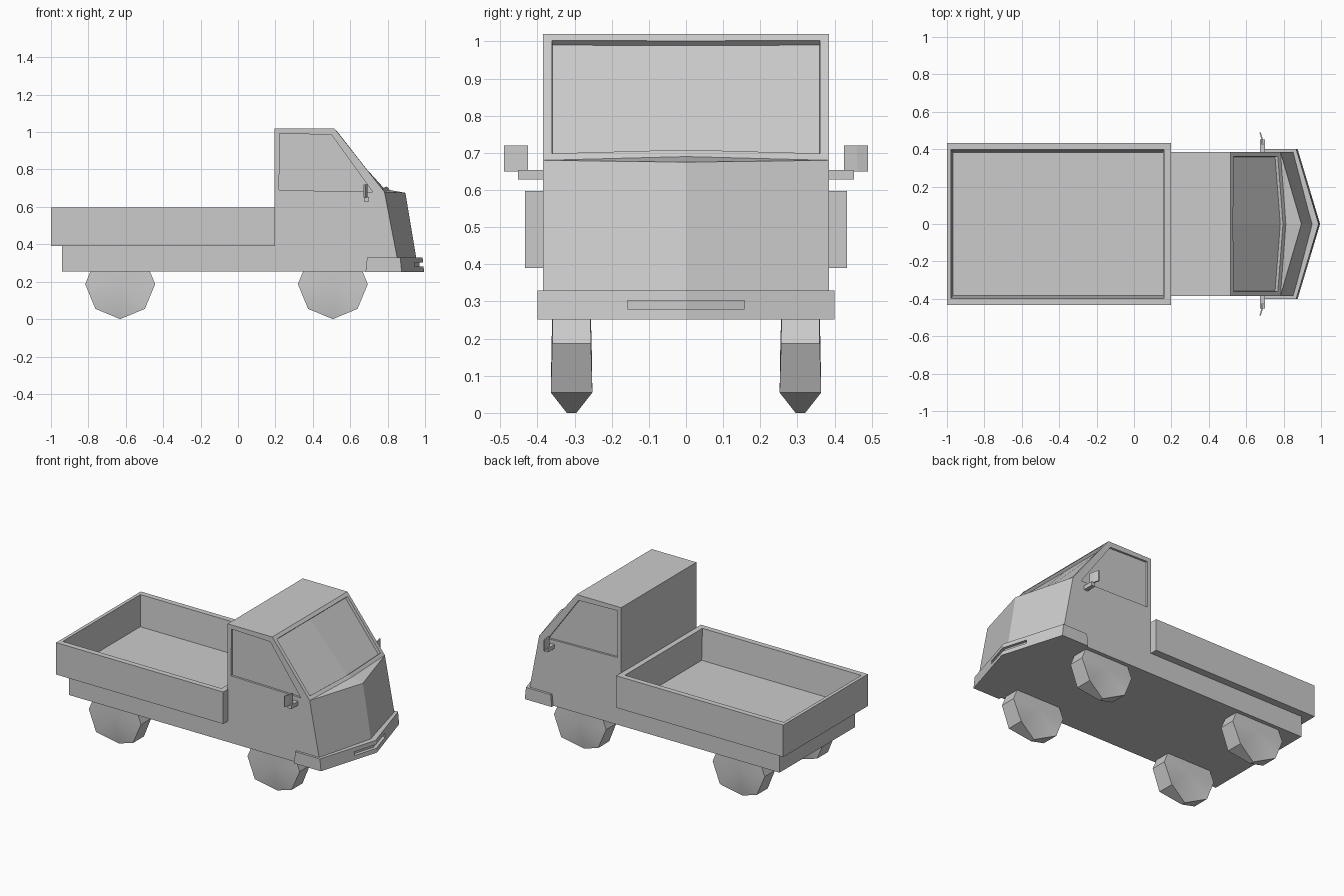
import bpy, bmesh, math
from mathutils import Vector

if "Cube" in bpy.data.objects:
    bpy.data.objects.remove(bpy.data.objects["Cube"])


def finish(bm, name):
    bmesh.ops.recalc_face_normals(bm, faces=bm.faces)
    me = bpy.data.meshes.new(name)
    bm.to_mesh(me)
    bm.free()
    ob = bpy.data.objects.new(name, me)
    bpy.context.collection.objects.link(ob)
    return ob


def loft_bm(rings):
    # skin rings of equal point count and cap both ends
    bm = bmesh.new()
    vs = [[bm.verts.new(p) for p in r] for r in rings]
    n = len(rings[0])
    for a, b in zip(vs, vs[1:]):
        for i in range(n):
            j = (i + 1) % n
            bm.faces.new((a[i], a[j], b[j], b[i]))
    bm.faces.new(vs[0])
    bm.faces.new(vs[-1])
    bmesh.ops.remove_doubles(bm, verts=bm.verts, dist=1e-5)
    bmesh.ops.recalc_face_normals(bm, faces=bm.faces)
    return bm


def loft(name, rings):
    return finish(loft_bm(rings), name)


def cut(ob, cutter):
    m = ob.modifiers.new("cut", 'BOOLEAN')
    m.operation = 'DIFFERENCE'
    m.solver = 'EXACT'
    m.object = cutter
    bpy.context.view_layer.objects.active = ob
    bpy.ops.object.modifier_apply(modifier=m.name)
    bpy.data.objects.remove(cutter)


def box(name, x0, x1, y0, y1, z0, z1):
    return loft(name, [[(x0, y0, z), (x1, y0, z), (x1, y1, z), (x0, y1, z)] for z in (z0, z1)])


# cab and chassis: side profiles with a pointed centre profile
def cab_ring(y, bottom, front, sill):
    pts = [(-.94, .255), bottom, front, sill, (.515, 1.02), (.195, 1.02), (.195, .39), (-.94, .39)]
    return [(x, y, z) for x, z in pts]


side = ((.865, .255), (.783, .68), (.783, .68))
mid = ((.965, .255), (.895, .675), (.812, .69))
bm = loft_bm([cab_ring(-.385, *side), cab_ring(0, *mid), cab_ring(.385, *side)])

# recessed windscreen
glass = [f for f in bm.faces if f.normal.x > .5 and f.normal.z > .4
         and f.calc_center_median().z > .75]
bmesh.ops.inset_region(bm, faces=glass, thickness=.024, use_even_offset=True)
bmesh.ops.inset_region(bm, faces=glass, thickness=.001, depth=-.018, use_even_offset=True)
cab = finish(bm, "cab_and_chassis")

# recessed side windows
window = [(.22, .69), (.72, .68), (.5, .985), (.222, .993)]
for s in (-1, 1):
    cut(cab, loft("window_cutter", [[(x, s * y, z) for x, z in window] for y in (.372, .5)]))


# open cargo bed
def rect(x0, x1, y, z):
    return [(x0, -y, z), (x1, -y, z), (x1, y, z), (x0, y, z)]


loft("cargo_bed", [rect(-1, .197, .433, .39), rect(-1, .197, .433, .597),
                   rect(-.978, .16, .397, .597), rect(-.968, .155, .382, .397)])


# pointed front bumper with a slot
def bumper_ring(z, dx):
    return [(.687 - dx, -.4, z), (.87 + dx, -.4, z), (.99 + dx, 0, z),
            (.87 + dx, .4, z), (.687 - dx, .4, z)]


bumper = loft("front_bumper", [bumper_ring(.252, .005), bumper_ring(.33, -.003)])
slope, w = .12 / .4, .157
slot = [[(.97 - slope * w, -w, z), (.97, 0, z), (.97 - slope * w, w, z),
         (1.1, w, z), (1.1, -w, z)] for z in (.28, .303)]
cut(bumper, loft("slot_cutter", slot))

# door mirrors
for s, label in ((-1, "right"), (1, "left")):
    box(label + "_mirror_arm", .673, .7, *sorted((s * .375, s * .452)), .628, .654)
    plate = [[(.682, .425), (.692, .425), (.687, .46), (.678, .49), (.671, .49), (.679, .46)]] * 2
    loft(label + "_mirror", [[(x, s * y, z) for x, y in p] for p, z in zip(plate, (.65, .72))])

# eight-sided wheels, tapering to a narrow tread at the bottom
half = [.052, .05, .046, .05, .052, .056, .013, .056]
R = .187
for xc, axle in ((.507, "front"), (-.63, "rear")):
    for s, label in ((-1, "right"), (1, "left")):
        bm = bmesh.new()
        rings = []
        for k in (-1, 1):
            rings.append([bm.verts.new((xc + R * math.cos(i * math.pi / 4), s * .308 + k * half[i],
                                        R + R * math.sin(i * math.pi / 4))) for i in range(8)])
            hub = bm.verts.new((xc, s * .308 + k * .054, R))
            for i in range(8):
                bm.faces.new((hub, rings[-1][i], rings[-1][(i + 1) % 8]))
        for i in range(8):
            j = (i + 1) % 8
            bm.faces.new((rings[0][i], rings[0][j], rings[1][j], rings[1][i]))
        wheel = finish(bm, f"{axle}_{label}_wheel")
        bpy.ops.object.select_all(action='DESELECT')
        wheel.select_set(True)
        bpy.context.view_layer.objects.active = wheel
        bpy.ops.object.shade_smooth_by_angle(angle=math.radians(30))
